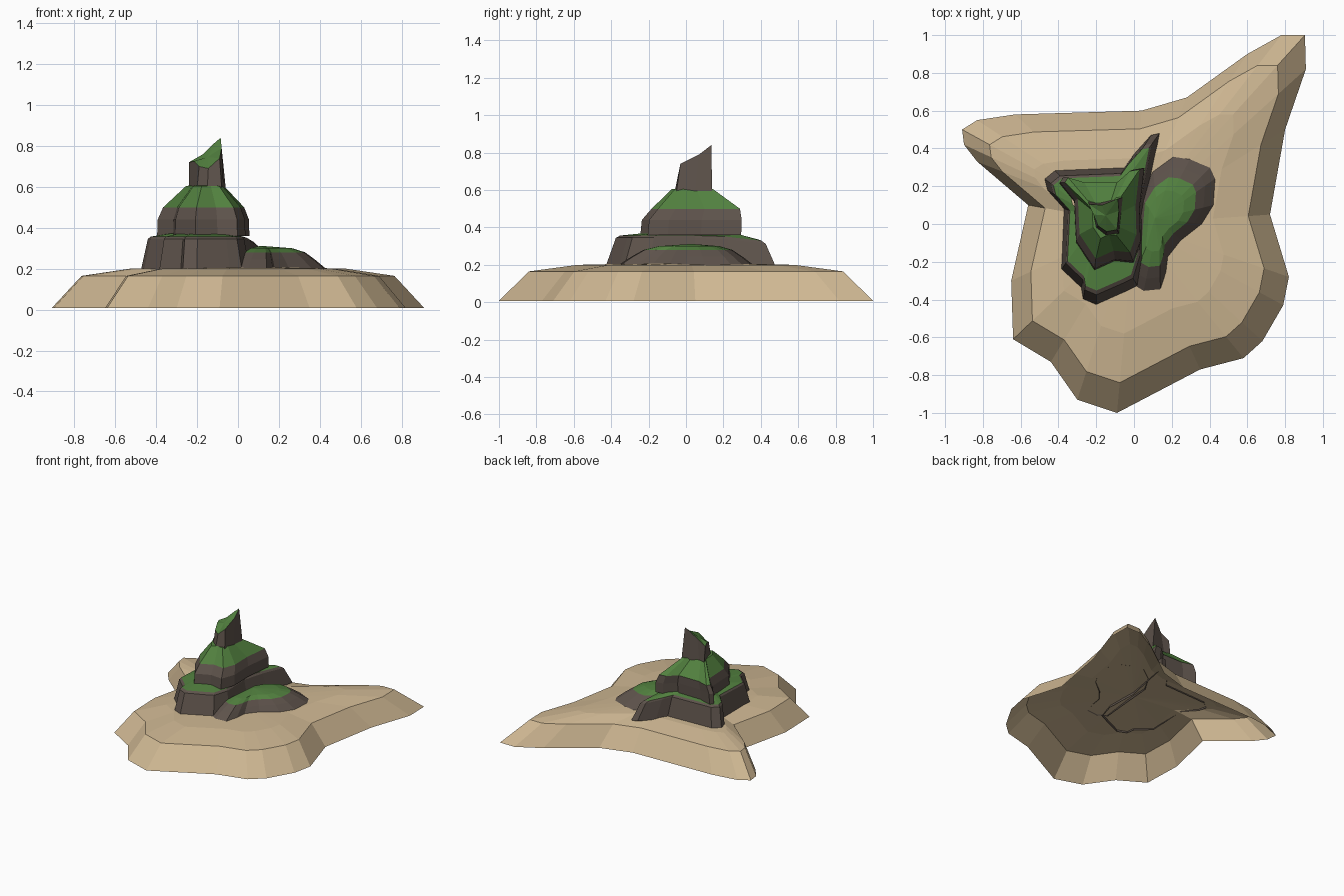
import bpy, bmesh

if "Cube" in bpy.data.objects:
    bpy.data.objects.remove(bpy.data.objects["Cube"])


def material(name, color):
    m = bpy.data.materials.new(name)
    m.diffuse_color = (*color, 1)
    m.use_nodes = True
    m.node_tree.nodes["Principled BSDF"].inputs["Base Color"].default_value = m.diffuse_color
    return m


SAND = material("sand", (0.62, 0.475, 0.29))
ROCK = material("rock", (0.11, 0.085, 0.07))
GRASS = material("grass", (0.085, 0.22, 0.05))


def ring(outline, centre, scale, z, slope=0):
    """Scaled copy of an outline; slope lowers points lying far towards the back horn."""
    cx, cy = centre
    pts = [(cx + (x - cx) * scale, cy + (y - cy) * scale) for x, y in outline]
    return [(x, y, z - slope * max(0, x + y - .2)) for x, y in pts]


def loft(name, rings, bands, mats, tip=None, tip_mat=0):
    """Join rings with quads, one material index per band, fan to an optional tip."""
    bm = bmesh.new()
    vs = [[bm.verts.new(p) for p in r] for r in rings]
    n = len(vs[0])
    for lo, hi, mat in zip(vs, vs[1:], bands):
        for i in range(n):
            j = (i + 1) % n
            bm.faces.new((lo[i], lo[j], hi[j], hi[i])).material_index = mat
    if tip:
        t = bm.verts.new(tip)
        for i in range(n):
            bm.faces.new((vs[-1][i], vs[-1][(i + 1) % n], t)).material_index = tip_mat
    me = bpy.data.meshes.new(name)
    bm.to_mesh(me)
    bm.free()
    for m in mats:
        me.materials.append(m)
    ob = bpy.data.objects.new(name, me)
    bpy.context.collection.objects.link(ob)
    return ob


# Sand base: beach shell, open below, with two long corners (outlines run anticlockwise)
shore = [(.72, .05), (.80, .50), (.91, .82), (.905, 1), (.78, 1), (.60, .90),
         (.28, .67), (.04, .60), (-.63, .58), (-.83, .55), (-.91, .50),
         (-.90, .42), (-.83, .33), (-.56, .10), (-.65, -.30), (-.64, -.61),
         (-.44, -.73), (-.30, -.93), (-.09, -1), (.35, -.77), (.58, -.71),
         (.68, -.62), (.79, -.43), (.82, -.28)]
o = (0, 0)
loft("sand_base", [ring(shore, o, 1, .008), ring(shore, o, .84, .165),
                   ring(shore, o, .58, .2)], [0, 0], [SAND], tip=(0, 0, .213))

# Lowest cliff with grassy ledge
c1 = (-.19, .03)
cliff = [(.05, .05), (.09, .25), (.135, .48), (.09, .47), (.0, .37), (-.05, .30),
         (-.30, .29), (-.42, .285), (-.475, .24), (-.46, .18), (-.37, .08),
         (-.385, -.24), (-.28, -.34), (-.27, -.40), (-.20, -.43), (-.04, -.36),
         (.02, -.33), (.06, -.20)]
loft("lower_cliff", [ring(cliff, c1, 1, .19), ring(cliff, c1, .88, .345, .1),
                     ring(cliff, c1, .83, .357, .1), ring(cliff, c1, .5, .372)],
     [0, 0, 1], [ROCK, GRASS])

# Middle cliff leaning back, with a steep grassy shoulder
c2 = (-.155, .04)
tier = [(.035, .08), (.06, .30), (.0, .29), (-.08, .22), (-.28, .22), (-.38, .25),
        (-.40, .22), (-.32, .12), (-.31, -.10), (-.21, -.25), (-.10, -.20),
        (.0, -.21), (.04, -.10)]
loft("middle_cliff", [ring(tier, c2, .98, .36), ring(tier, (-.155, .22), .97, .44),
                      ring(tier, (-.155, .22), .86, .50), ring(tier, c2, .40, .605)],
     [0, 0, 1], [ROCK, GRASS], tip=(-.15, .04, .61), tip_mat=1)

# Spire with slanted grassy top
foot = [(-.07, .05), (-.06, .14), (-.12, .125), (-.19, .11), (-.24, .12),
        (-.215, .05), (-.20, -.02), (-.15, -.06), (-.08, -.05)]
crown = [(-.08, .07, .79), (-.085, .135, .84), (-.12, .12, .81), (-.17, .10, .76),
         (-.24, .105, .72), (-.215, .05, .725), (-.19, -.01, .70),
         (-.145, -.04, .69), (-.09, -.03, .74)]
loft("spire", [ring(foot, c2, 1, .595), crown], [0], [ROCK, GRASS],
     tip=(-.15, .045, .745), tip_mat=1)

# Low side rock with grassy top
c3 = (.13, .03)
knoll = [(.42, .10), (.43, .24), (.405, .30), (.30, .35), (.21, .36), (.10, .28),
         (.02, .15), (.0, -.10), (-.02, -.32), (.05, -.36), (.14, -.35),
         (.17, -.26), (.18, -.18), (.25, -.09), (.36, 0)]
loft("side_rock", [ring(knoll, c3, 1, .2), ring(knoll, c3, .82, .245),
                   ring(knoll, c3, .66, .28), ring(knoll, c3, .45, .30)],
     [0, 0, 1], [ROCK, GRASS], tip=(.11, .03, .312), tip_mat=1)
